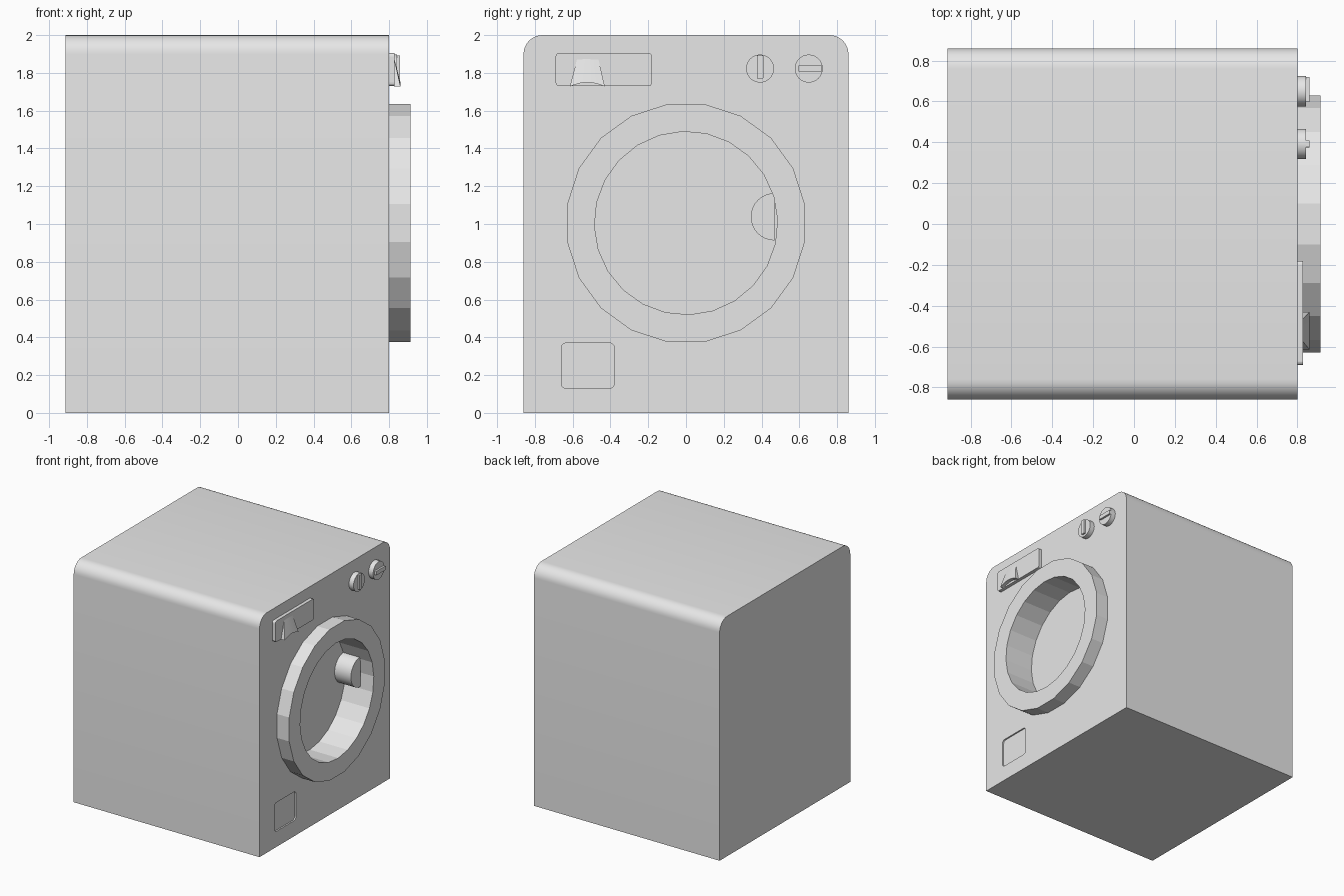
import bpy, bmesh, math
from math import sin, cos, pi

if "Cube" in bpy.data.objects:
    bpy.data.objects.remove(bpy.data.objects["Cube"], do_unlink=True)

GREY = (0.8, 0.8, 0.8, 1)
grey = bpy.data.materials.new("light_grey")
grey.use_nodes = True
grey.diffuse_color = GREY
grey.node_tree.nodes["Principled BSDF"].inputs["Base Color"].default_value = GREY

FRONT = 0.80      # x of the front panel
FLOOR = 0.65      # x of the drum recess floor
OUT = 0.912       # x of the door ring face


def finish(name, bm, smooth=False):
    bmesh.ops.recalc_face_normals(bm, faces=bm.faces)
    mesh = bpy.data.meshes.new(name)
    bm.to_mesh(mesh)
    bm.free()
    mesh.materials.append(grey)
    obj = bpy.data.objects.new(name, mesh)
    bpy.context.collection.objects.link(obj)
    if smooth:
        activate(obj)
        bpy.ops.object.shade_smooth_by_angle(angle=math.radians(30))
    return obj


def activate(obj):
    bpy.ops.object.select_all(action="DESELECT")
    obj.select_set(True)
    bpy.context.view_layer.objects.active = obj


def arc(y, z, r, start, end, n):
    """n + 1 points along an arc in the y-z plane."""
    steps = [start + (end - start) * i / n for i in range(n + 1)]
    return [(y + r * cos(a), z + r * sin(a)) for a in steps]


def circle(y, z, r, n, start=0.0):
    return arc(y, z, r, start, start + 2 * pi, n)[:-1]


def rounded_rect(y0, y1, z0, z1, r, n=4):
    return (arc(y1 - r, z1 - r, r, 0, pi / 2, n) + arc(y0 + r, z1 - r, r, pi / 2, pi, n)
            + arc(y0 + r, z0 + r, r, pi, 1.5 * pi, n) + arc(y1 - r, z0 + r, r, 1.5 * pi, 2 * pi, n))


def prism(name, profile, x0, x1, smooth=False):
    """Extrude a y-z profile along x."""
    bm = bmesh.new()
    face = bm.faces.new([bm.verts.new((x0, y, z)) for y, z in profile])
    new = bmesh.ops.extrude_face_region(bm, geom=[face], use_keep_orig=True)["geom"]
    verts = [g for g in new if isinstance(g, bmesh.types.BMVert)]
    bmesh.ops.translate(bm, verts=verts, vec=(x1 - x0, 0, 0))
    return finish(name, bm, smooth)


def cut(obj, cutter):
    activate(obj)
    mod = obj.modifiers.new("cut", "BOOLEAN")
    mod.operation = "DIFFERENCE"
    mod.solver = "EXACT"
    mod.object = cutter
    bpy.ops.object.modifier_apply(modifier=mod.name)


# Cabinet with rounded upper edges
H, R = 0.86, 0.1
cabinet = prism("cabinet", [(-H, 0), (H, 0)] + arc(H - R, 2 - R, R, 0, pi / 2, 8)
                + arc(R - H, 2 - R, R, pi / 2, pi, 8), -OUT, FRONT, smooth=True)

# Door ring and the drum opening through it
ring = prism("door_ring", circle(0, 1.005, 0.637, 20, pi / 20), FRONT, OUT)
drum = prism("drum_cutter", circle(0, 1.005, 0.485, 24, math.radians(2)), FLOOR, 1.1)
hatch = prism("hatch_cutter", rounded_rect(-0.66, -0.38, 0.13, 0.37, 0.025), FRONT - 0.012, 1.1)
cut(cabinet, drum)
cut(cabinet, hatch)
cut(ring, drum)
for cutter in (drum, hatch):
    bpy.data.objects.remove(cutter, do_unlink=True)

# Half-round door latch inside the opening
prism("door_latch", arc(0.468, 1.038, 0.125, pi / 2, 1.5 * pi, 16), FLOOR - 0.01, FRONT, smooth=True)

# Detergent drawer
prism("drawer_front", rounded_rect(-0.69, -0.18, 1.73, 1.905, 0.018), FRONT, 0.828)

# Drawer pull: a wedge flaring outward to an arched lower edge
bm = bmesh.new()
rows = []
for i in range(9):
    t = i / 8
    z = 1.728 + 0.022 * sin(pi * t)
    y = -0.615 + 0.185 * t
    rows.append([bm.verts.new(p) for p in
                 ((0.826, -0.575 + 0.11 * t, 1.88), (0.86, y, z), (0.826, y, z))])
for a, b in zip(rows, rows[1:]):
    for j in range(3):
        k = (j + 1) % 3
        bm.faces.new((a[j], a[k], b[k], b[j]))
bm.faces.new(rows[0])
bm.faces.new(rows[-1])
finish("drawer_pull", bm)

# Two dials, the grips at right angles
KNOB_Z = 1.823
for side, y, half_y, half_z in (("inner", 0.392, 0.017, 0.062), ("outer", 0.65, 0.062, 0.017)):
    prism(side + "_dial", circle(y, KNOB_Z, 0.074, 32), FRONT, 0.842, smooth=True)
    shift = 0.008
    gy, gz = (y, KNOB_Z + shift) if side == "inner" else (y + shift, KNOB_Z)
    prism(side + "_dial_grip", rounded_rect(gy - half_y, gy + half_y, gz - half_z, gz + half_z, 0.004, 2),
          0.84, 0.858)
